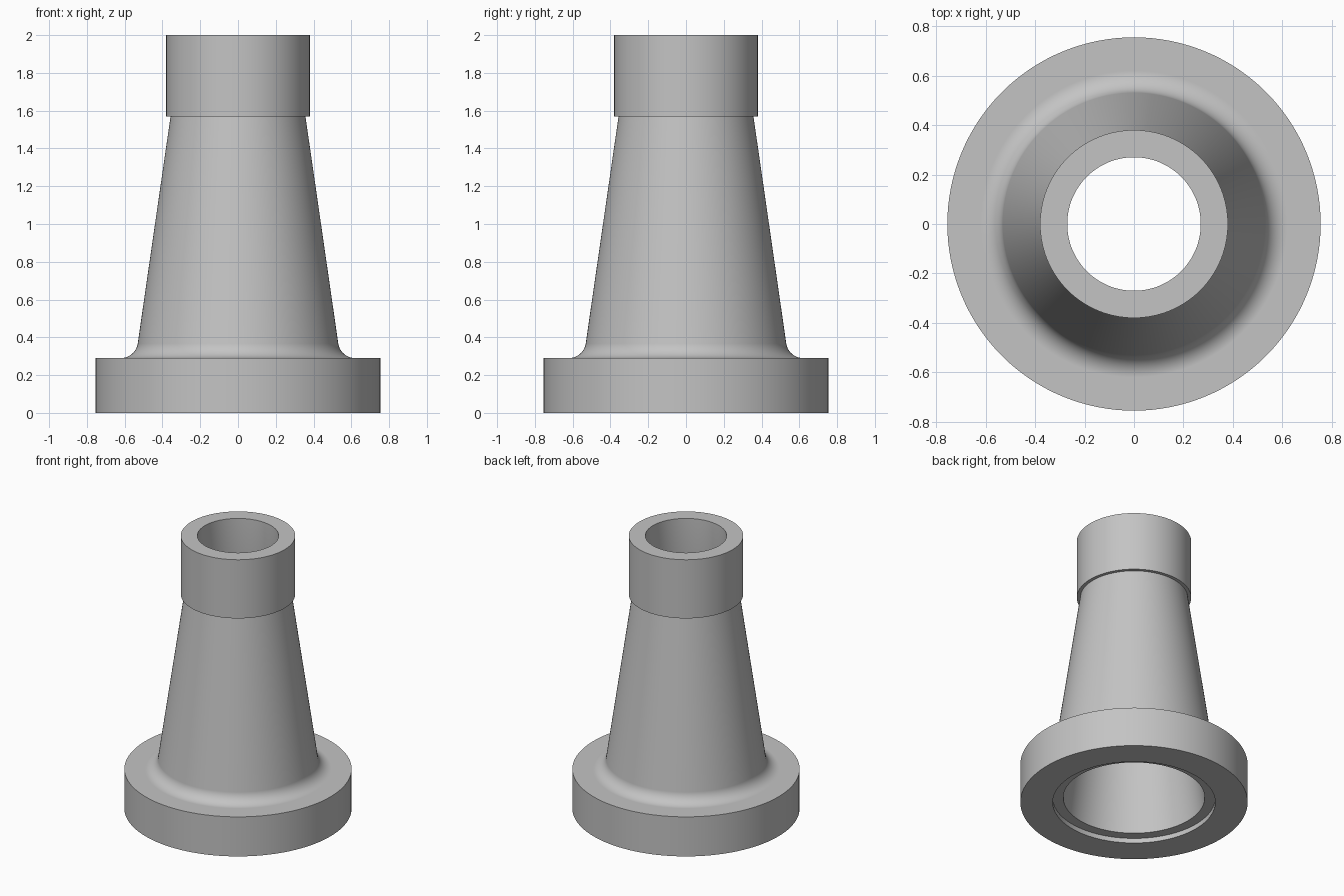
import bpy, bmesh
from math import sin, cos, pi, atan2

if "Cube" in bpy.data.objects:
    bpy.data.objects.remove(bpy.data.objects["Cube"])

SEGMENTS = 128

# Plain grey metal
grey = bpy.data.materials.new("grey_metal")
grey.use_nodes = True
colour = (0.55, 0.55, 0.55, 1)
grey.diffuse_color = colour
grey.node_tree.nodes["Principled BSDF"].inputs["Base Color"].default_value = colour


def lathe(name, profile):
    """Revolve a closed (radius, height) profile around z."""
    bm = bmesh.new()
    verts = [bm.verts.new((r, 0, z)) for r, z in profile]
    edges = [bm.edges.new((v, verts[i - 1])) for i, v in enumerate(verts)]
    bmesh.ops.spin(bm, geom=verts + edges, cent=(0, 0, 0), axis=(0, 0, 1),
                   angle=2 * pi, steps=SEGMENTS, use_merge=True)
    bmesh.ops.remove_doubles(bm, verts=bm.verts, dist=1e-5)
    bmesh.ops.recalc_face_normals(bm, faces=bm.faces)
    mesh = bpy.data.meshes.new(name)
    bm.to_mesh(mesh)
    bm.free()
    mesh.materials.append(grey)
    obj = bpy.data.objects.new(name, mesh)
    bpy.context.collection.objects.link(obj)
    bpy.ops.object.select_all(action='DESELECT')
    obj.select_set(True)
    bpy.context.view_layer.objects.active = obj
    bpy.ops.object.shade_smooth_by_angle(angle=0.5)
    weighted = obj.modifiers.new("weighted_normals", 'WEIGHTED_NORMAL')
    weighted.keep_sharp = True
    return obj


# Key sizes
flange_r, flange_top = 0.755, 0.29
neck_r, collar_r, collar_z = 0.357, 0.38, 1.57
bore_top, bore_bottom = 0.27, 0.47
recess_r, recess_z = 0.54, 0.035
fillet = 0.09
fillet_r, fillet_z = 0.62, flange_top + fillet

# Fillet arc from the flange top up to the tapered neck
end = pi / 2 - atan2(0.145, 1)
arc = []
for i in range(13):
    a = end * i / 12
    arc.append((fillet_r - fillet * sin(a), fillet_z - fillet * cos(a)))

outer = [(recess_r, 0), (flange_r, 0), (flange_r, flange_top)] + arc + [
    (neck_r, collar_z), (collar_r, collar_z), (collar_r, 2)]
# Straight upper bore, tapered lower bore, shallow recess underneath
inner = [(bore_top, 2), (bore_top, collar_z),
         (bore_bottom, recess_z), (recess_r, recess_z)]

lathe("flanged_hollow_neck", outer + inner)
